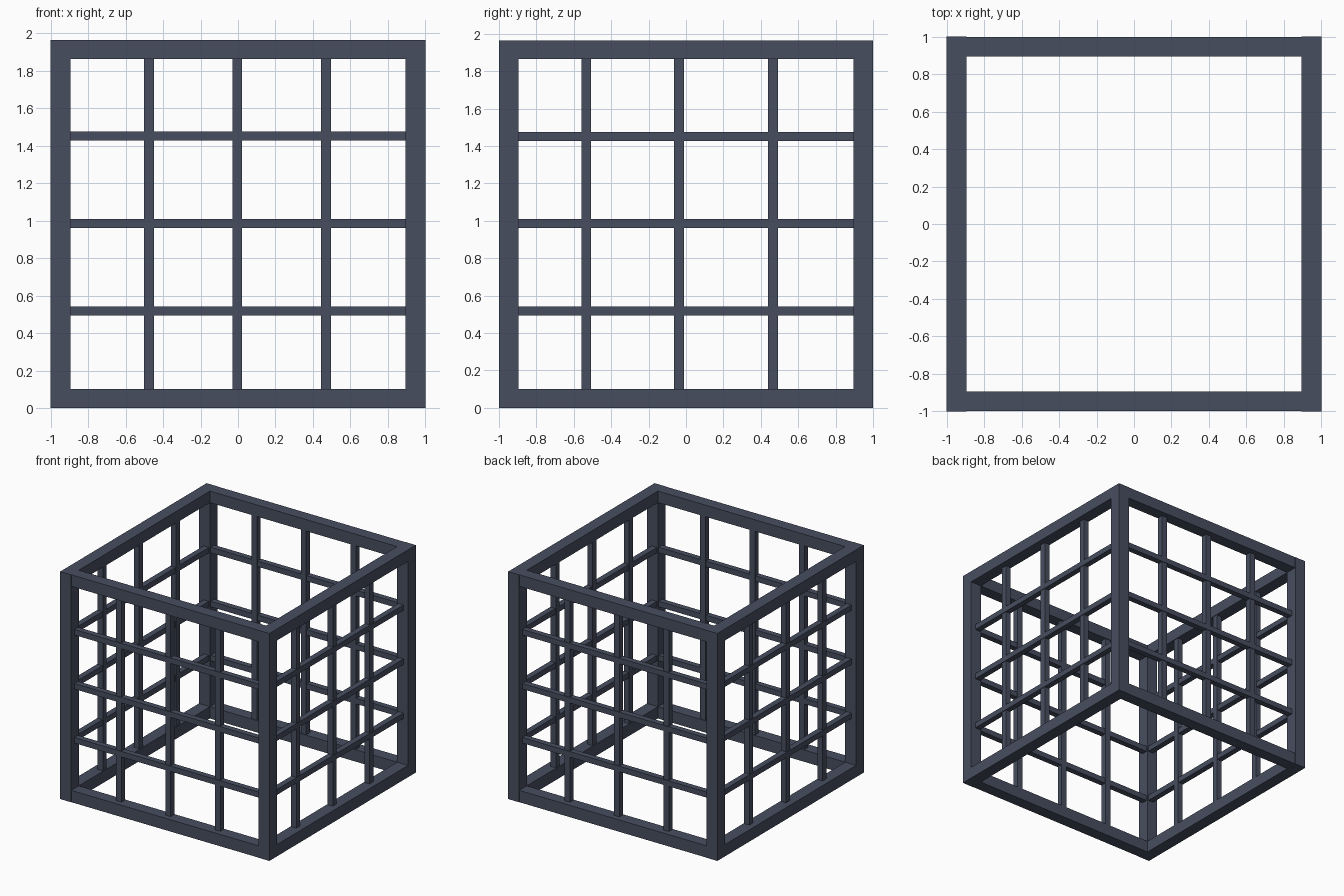
import bpy

if "Cube" in bpy.data.objects:
    bpy.data.objects.remove(bpy.data.objects["Cube"])

# Single slate colour
slate = bpy.data.materials.new("dark slate")
slate.diffuse_color = (0.063, 0.076, 0.117, 1)
slate.use_nodes = True
slate.node_tree.nodes["Principled BSDF"].inputs["Base Color"].default_value = slate.diffuse_color


def box(name, x, y, z):
    """Axis-aligned box from (min, max) pairs."""
    verts = [(a, b, c) for a in x for b in y for c in z]
    faces = [(0, 1, 3, 2), (4, 6, 7, 5), (0, 4, 5, 1),
             (2, 3, 7, 6), (0, 2, 6, 4), (1, 5, 7, 3)]
    mesh = bpy.data.meshes.new(name)
    mesh.from_pydata(verts, [], faces)
    mesh.materials.append(slate)
    obj = bpy.data.objects.new(name, mesh)
    bpy.context.collection.objects.link(obj)
    return obj


def wall(side, inset, depth):
    """Range across a wall's thickness, on the -1 or +1 side."""
    return tuple(sorted((side * (1 - inset), side * (1 - inset - depth))))


H, T = 1.965, 0.105          # height, frame thickness
W = 1 - T                    # inner half width
LOW, HIGH = (0, 0.102), (H - 0.1, H)
MID = (LOW[1], HIGH[0])

# Corner posts
for sx in (-1, 1):
    for sy in (-1, 1):
        box("corner_post", wall(sx, 0, T), wall(sy, 0, T), MID)

# Bottom and top frames: side beams run full length, cross beams fit between
for label, z in (("bottom", LOW), ("top", HIGH)):
    for s in (-1, 1):
        box(label + "_side_beam", wall(s, 0, T), (-1, 1), z)
        box(label + "_cross_beam", (-W, W), wall(s, 0.002, T - 0.002), z)

# Lattice bars, recessed behind the outer frame faces
for s in (-1, 1):
    for z in (0.518, 0.985, 1.452):
        zr = (z - 0.024, z + 0.024)
        box("cross_rail", (-W, W), wall(s, 0.045, 0.05), zr)
        box("side_rail", wall(s, 0.045, 0.05), (-W, W), zr)
    for x in (-0.475, -0.004, 0.47):
        box("cross_bar", (x - 0.026, x + 0.026), wall(s, 0.05, 0.05), MID)
    for y in (-0.534, -0.037, 0.465):
        box("side_bar", wall(s, 0.05, 0.05), (y - 0.026, y + 0.026), MID)
